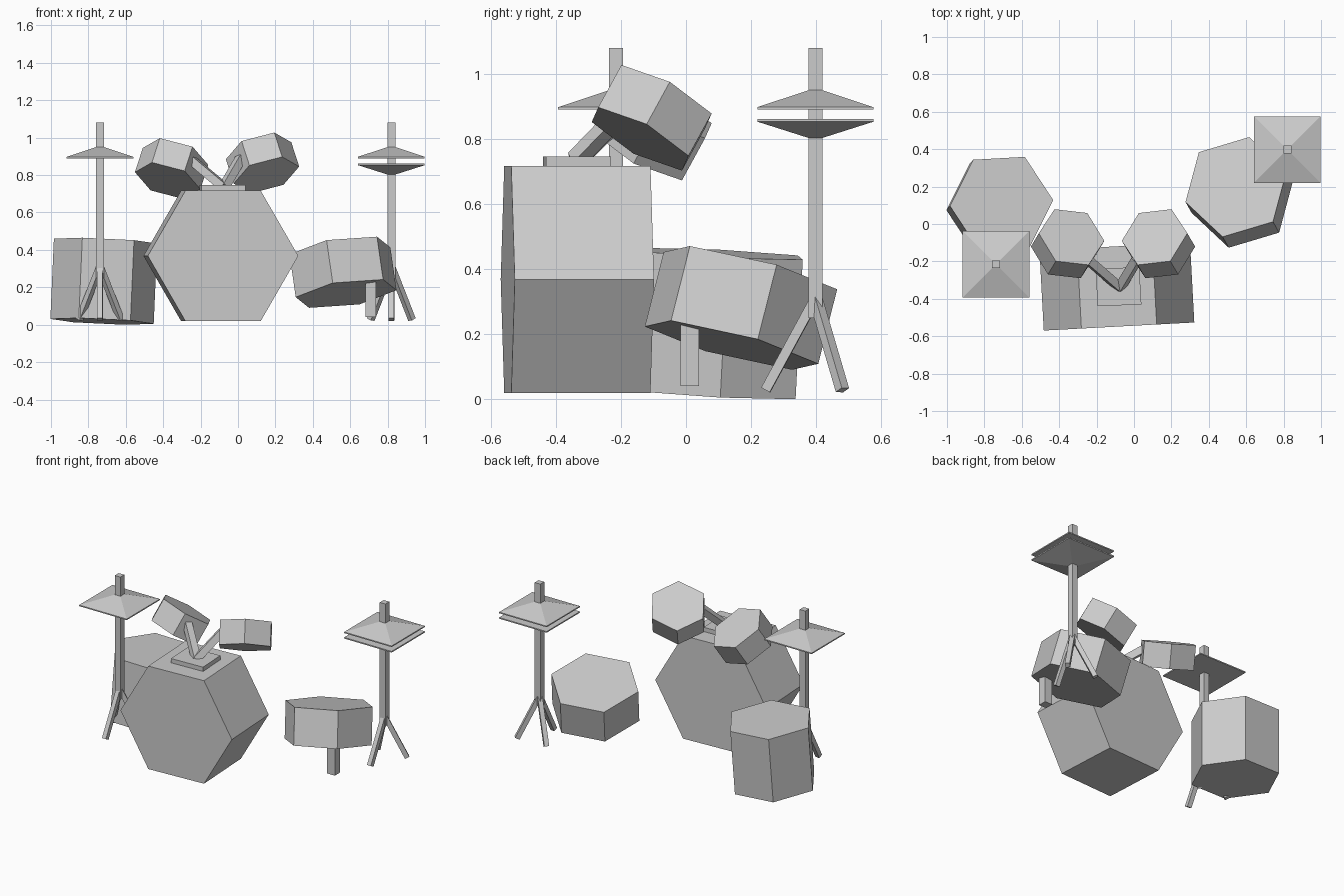
import bpy
import bmesh
from math import cos, sin, pi, sqrt
from mathutils import Vector

cube = bpy.data.objects.get("Cube")
if cube:
    bpy.data.objects.remove(cube, do_unlink=True)

GREY = (0.6, 0.6, 0.6, 1)
grey = bpy.data.materials.new("light grey")
grey.use_nodes = True
grey.diffuse_color = GREY
grey.node_tree.nodes["Principled BSDF"].inputs["Base Color"].default_value = GREY


def loft(name, start, end, hint, sides, radii, stops=(0, 1)):
    """Flat-sided solid from start to end; one corner of each ring points along hint."""
    start, end = Vector(start), Vector(end)
    axis = (end - start).normalized()
    hint = Vector(hint)
    u = (hint - axis * hint.dot(axis)).normalized()
    v = axis.cross(u)
    bm = bmesh.new()
    rings = []
    for radius, stop in zip(radii, stops):
        centre = start.lerp(end, stop)
        angles = [2 * pi * i / sides for i in range(sides)]
        rings.append([bm.verts.new(centre + radius * (u * cos(a) + v * sin(a))) for a in angles])
    bm.faces.new(rings[0][::-1])
    bm.faces.new(rings[-1])
    for low, high in zip(rings, rings[1:]):
        for i in range(sides):
            j = (i + 1) % sides
            bm.faces.new((low[i], low[j], high[j], high[i]))
    bmesh.ops.recalc_face_normals(bm, faces=bm.faces)
    mesh = bpy.data.meshes.new(name)
    bm.to_mesh(mesh)
    bm.free()
    mesh.materials.append(grey)
    obj = bpy.data.objects.new(name, mesh)
    bpy.context.collection.objects.link(obj)
    return obj


def drum(name, bottom, top, hint, radius):
    return loft(name, bottom, top, hint, 6, (radius, radius))


def bar(name, start, end, width, hint=(1, 1, 0)):
    r = width / sqrt(2)
    return loft(name, start, end, hint, 4, (r, r))


# Drums
drum("bass_drum", (-0.08, -0.548, 0.368), (-0.103, -0.12, 0.368), (1, 0.055, 0), 0.403)
drum("floor_tom", (-0.727, 0.09, 0.018), (-0.708, 0.112, 0.447), (0.275, 0.016, 0), 0.277)
drum("snare_drum", (0.578, 0.14, 0.166), (0.545, 0.198, 0.395), (0.07, 0.262, -0.055), 0.282)
bar("snare_leg", (0.71, 0.011, 0.04), (0.71, 0.011, 0.27), 0.057)

# Pair of tilted toms, mirrored about the middle of the bass drum
MIDDLE = -0.112
for side, s, drop in (("left", 1, 0), ("right", -1, 0.03)):
    drum(side + "_tom",
         (MIDDLE + s * 0.264, -0.141, 0.80 - drop),
         (MIDDLE + s * 0.222, -0.07, 0.93 - drop),
         (s * 0.173, 0.02, 0.045), 0.182)

# Tom mount on top of the bass drum
mount = bar("mount_plate", (-0.083, -0.335, 0.71), (-0.083, -0.335, 0.746), 0.2, (1, 1.1, 0))
for vert in mount.data.vertices:
    vert.co.x = -0.083 + (vert.co.x + 0.083) * 1.17
bar("left_mount_arm", (-0.075, -0.34, 0.735), (0.015, -0.19, 0.89), 0.045, (1, 0, 0))
bar("right_mount_arm", (-0.075, -0.34, 0.735), (-0.26, -0.18, 0.89), 0.045, (1, 0, 0))

# Cymbal stands with three splayed legs
WIDE, NARROW = 0.178 * sqrt(2), 0.021 * sqrt(2)
FEET = ((0, -0.153), (-0.11, 0.083), (0.11, 0.083))


def stand(side, x, y):
    bar(side + "_stand_pole", (x, y, 0.25), (x, y, 1.08), 0.042)
    for i, (dx, dy) in enumerate(FEET):
        bar(f"{side}_stand_leg_{i + 1}", (x + dx, y + dy, 0.028), (x, y, 0.31),
            0.03, (1, 0, 0) if i else (1, 1, 0))
    loft(side + "_cymbal", (x, y, 0.89), (x, y, 0.95), (1, 1, 0), 4,
         (WIDE, WIDE, NARROW), (0, 0.13, 1))


stand("right", -0.738, -0.215)
stand("left", 0.82, 0.398)

# Lower, upturned cymbal of the pair on the left stand
loft("left_lower_cymbal", (0.82, 0.398, 0.803), (0.82, 0.398, 0.861), (1, 1, 0), 4,
     (NARROW, WIDE, WIDE), (0, 0.86, 1))
